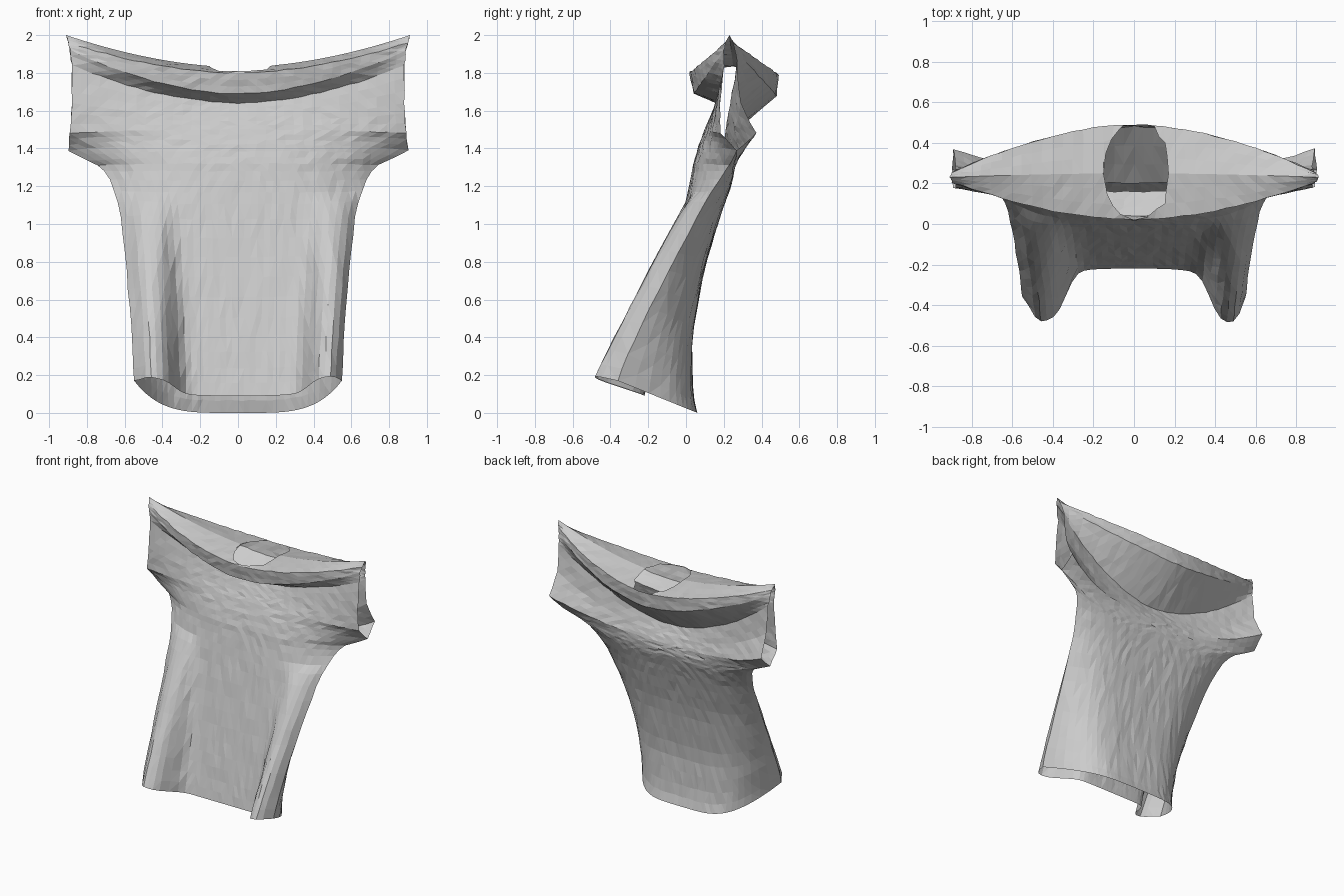
import bpy, bmesh, math, random
from mathutils import Vector

cube = bpy.data.objects.get("Cube")
if cube:
    bpy.data.objects.remove(cube, do_unlink=True)
random.seed(4)

COLUMNS, STEPS = 36, 3          # across the cloth, and rows per profile point
ARMPIT_TIP, LIP = 6, 11         # profile points: lower sleeve corner, collar lip

# Profiles from hem to shoulder ridge
side = [(.55, -.36, -.36, .17), (.56, -.29, -.29, .37), (.58, -.14, -.14, .65),
        (.61, .01, .01, .95), (.64, .16, .16, 1.22), (.74, .23, .23, 1.31),
        (.9, .27, .27, 1.39), (.89, .18, .37, 1.48), (.88, .18, .29, 1.64),
        (.88, .2, .27, 1.84), (.89, .2, .26, 1.92), (.9, .21, .25, 1.96),
        (.91, .23, .23, 2)]
front = [(-.22, .09), (-.18, .3), (-.11, .6), (-.04, .95), (.02, 1.2), (.04, 1.32),
         (.07, 1.42), (.1, 1.5), (.13, 1.57), (.16, 1.64), (.04, 1.69), (.02, 1.8),
         (.25, 1.83)]
back = [(.06, 0), (.01, .2), (.05, .6), (.14, .93), (.22, 1.15), (.24, 1.21),
        (.25, 1.26), (.25, 1.31), (.23, 1.37), (.2, 1.44), (.48, 1.68), (.49, 1.79),
        (.25, 1.83)]


def sample(profile, t):
    """Point on a profile at fractional index t."""
    i = min(int(t), len(profile) - 2)
    return Vector(profile[i]).lerp(Vector(profile[i + 1]), t - i)


def soft_sample(profile, t):
    """Sample with the bends rounded below the sleeves."""
    d = min(.5, t, max(0, 5 - t))
    return (sample(profile, t - d) + sample(profile, t + d)) / 2


def cloth_point(u, t, is_front):
    """Blend the centre profile into the side profile."""
    half, y_front, y_back, z_side = soft_sample(side, t)
    y_side = y_front if is_front else y_back
    y_mid, z_mid = soft_sample(front if is_front else back, t)
    body_power = 3.5 if is_front else 4.2
    w = abs(u) ** (body_power + (1.8 - body_power) * min(max((t - 4) / 5, 0), 1))
    p = Vector((u * half, y_mid + (y_side - y_mid) * w, z_mid + (z_side - z_mid) * w))
    if is_front:
        # Two hanging folds that fade towards the chest
        crest = .78 if u < 0 else .85
        fold = .2 * max(0, 1 - t / 3.9) ** .7 * (1 - abs(u) ** 16)
        fold *= math.exp(-abs((abs(u) - crest) / .2) ** 3)
        p += Vector((0, -fold, fold * .3))
    return p


def neck_offset(p):
    """Position relative to the neck hole; length under 1 is inside it."""
    return Vector(((p.x - .01) / .16, (p.y - .26) / .24))


bm = bmesh.new()
rows = (len(side) - 1) * STEPS
grids = {}
for is_front in (True, False):
    for r in range(rows + 1):
        for c in range(COLUMNS + 1):
            u = 2 * c / COLUMNS - 1
            edge_shared = c in (0, COLUMNS) and r <= ARMPIT_TIP * STEPS
            if not is_front and (edge_shared or r == rows):
                grids[is_front, r, c] = grids[True, r, c]
                continue
            p = cloth_point(u, r / STEPS, is_front)
            # Slight crumple of the cloth
            if 0 < r < rows:
                p += Vector([random.uniform(-1, 1) for _ in "xyz"]) * .003
            grids[is_front, r, c] = bm.verts.new(p)

# Front and back sheets, leaving the neck open
rim = set()
for is_front in (True, False):
    for r in range(rows):
        for c in range(COLUMNS):
            quad = [grids[is_front, r + i, c + j] for i, j in ((0, 0), (0, 1), (1, 1), (1, 0))]
            if r >= LIP * STEPS:
                inside = [v for v in quad if neck_offset(v.co).length < 1]
                if len(inside) >= 3:
                    continue
                rim.update(inside)
            bm.faces.new(quad if is_front else quad[::-1])

# Draw the ragged neck edge out to an even ring
for v in rim:
    o = neck_offset(v.co).normalized()
    v.co.x, v.co.y = o.x * .16 + .01, o.y * .24 + .26

bmesh.ops.delete(bm, geom=[v for v in bm.verts if not v.link_faces], context="VERTS")
bmesh.ops.triangulate(bm, faces=bm.faces[:])
mesh = bpy.data.meshes.new("shirt")
bm.to_mesh(mesh)
bm.free()
shirt = bpy.data.objects.new("shirt", mesh)
bpy.context.collection.objects.link(shirt)

# Plain cloth colour
cloth = bpy.data.materials.new("light grey cloth")
cloth.use_nodes = True
colour = (.6, .6, .6, 1)
cloth.diffuse_color = colour
cloth.node_tree.nodes["Principled BSDF"].inputs["Base Color"].default_value = colour
mesh.materials.append(cloth)
